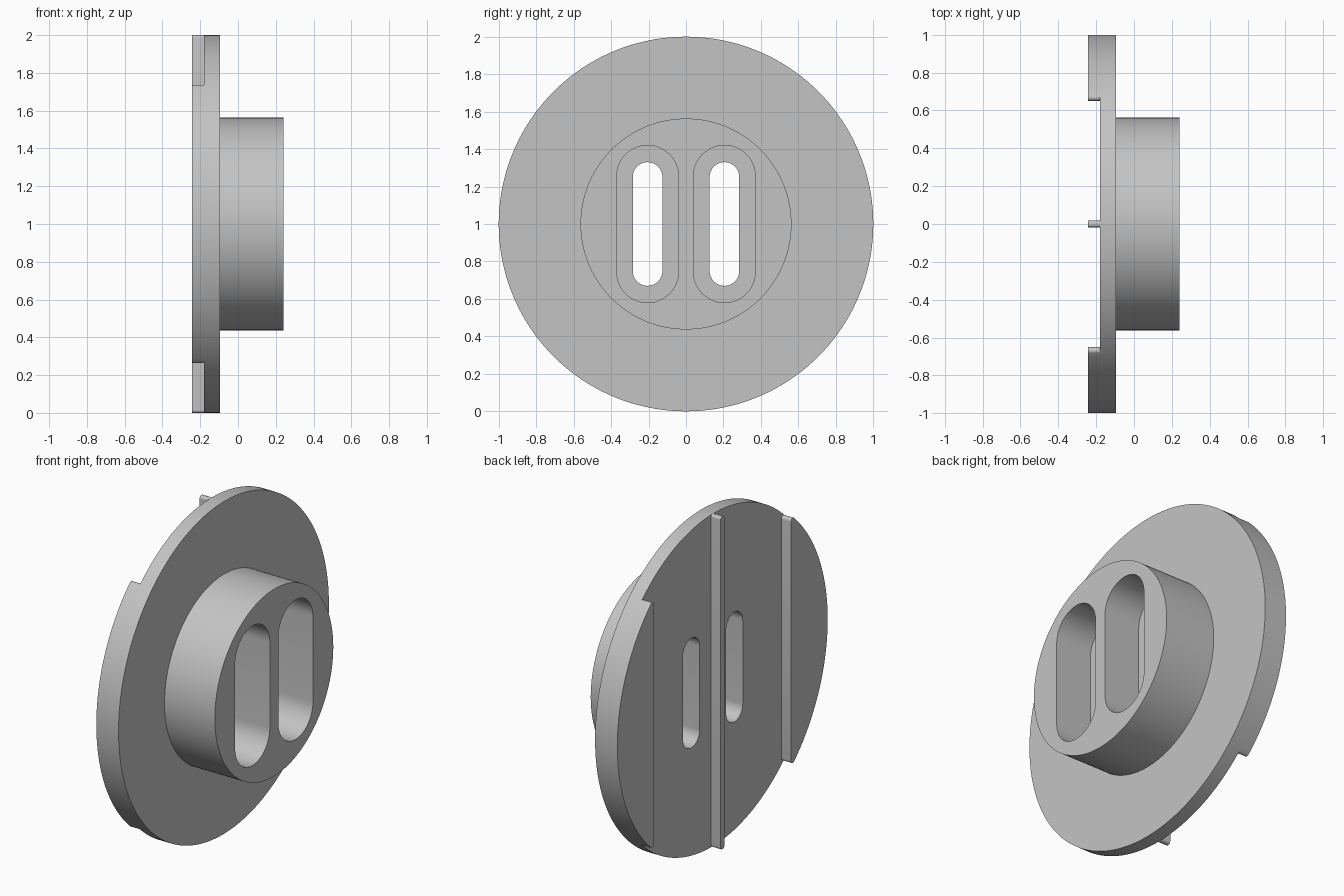
import bpy, bmesh
from math import sin, cos, pi, sqrt, atan2, radians
from mathutils import Matrix, Vector

if "Cube" in bpy.data.objects:
    bpy.data.objects.remove(bpy.data.objects["Cube"])

BACK, FLOOR, FLANGE, TIP = -0.243, -0.179, -0.095, 0.24
BOSS_RADIUS = 0.563

grey = bpy.data.materials.new("plain_grey")
grey.use_nodes = True
colour = (0.55, 0.55, 0.55, 1)
grey.diffuse_color = colour
grey.node_tree.nodes["Principled BSDF"].inputs["Base Color"].default_value = colour


def make_object(name, bm):
    bmesh.ops.recalc_face_normals(bm, faces=bm.faces)
    mesh = bpy.data.meshes.new(name)
    bm.to_mesh(mesh)
    bm.free()
    mesh.materials.append(grey)
    obj = bpy.data.objects.new(name, mesh)
    bpy.context.collection.objects.link(obj)
    obj.location.z = 1
    return obj


def prism(name, outline, x0, x1):
    """Extrude a (y, z) outline along x."""
    bm = bmesh.new()
    face = bm.faces.new([bm.verts.new((x0, y, z)) for y, z in outline])
    moved = bmesh.ops.extrude_face_region(bm, geom=[face])["geom"]
    verts = [v for v in moved if isinstance(v, bmesh.types.BMVert)]
    bmesh.ops.translate(bm, verts=verts, vec=(x1 - x0, 0, 0))
    return make_object(name, bm)


def arc(y, z, r, start, end, steps):
    angles = [start + (end - start) * i / steps for i in range(steps + 1)]
    return [(y + r * cos(a), z + r * sin(a)) for a in angles]


def stadium(y, half_width, half_height):
    straight = half_height - half_width
    return (arc(y, straight, half_width, 0, pi, 24)
            + arc(y, -straight, half_width, pi, 2 * pi, 24))


def rounded_wall_end(wall, r, side):
    """Upper end of a channel wall, rounded into the rim; side points into the solid."""
    cy = wall + side * r
    cz = sqrt((1 - r) ** 2 - cy ** 2)
    radial = atan2(cz, cy)
    points = arc(cy, cz, r, pi if side > 0 else 0, radial, 8)
    return points + [(1.1 * cos(radial), 1.1 * sin(radial))]


def cut(body, cutter):
    mod = body.modifiers.new("cut", 'BOOLEAN')
    mod.operation = 'DIFFERENCE'
    mod.solver = 'EXACT'
    mod.object = cutter
    bpy.context.view_layer.objects.active = body
    bpy.ops.object.modifier_apply(modifier=mod.name)
    bpy.data.objects.remove(cutter)


# Flange and boss turned as one solid
bm = bmesh.new()
profile = [(BACK, 1), (FLANGE, 1), (FLANGE, BOSS_RADIUS), (TIP, BOSS_RADIUS)]
STEPS = 160
rings = [[bm.verts.new((x, y, z)) for y, z in arc(0, 0, r, 0, 2 * pi, STEPS)[:-1]]
         for x, r in profile]
for a, b in zip(rings, rings[1:]):
    for i in range(STEPS):
        j = (i + 1) % STEPS
        bm.faces.new((a[i], a[j], b[j], b[i]))
bm.faces.new(rings[0])
bm.faces.new(rings[-1])
body = make_object("slotted_flange", bm)

# Wide channels on the back leave a thin centre rib and two rim pads
top = rounded_wall_end(0.018, 0.015, -1) + rounded_wall_end(0.651, 0.018, 1)[::-1]
channel = top + [(y, -z) for y, z in reversed(top)]
for side in (-1, 1):
    cut(body, prism("channel_cutter", [(side * y, z) for y, z in channel],
                    BACK - 0.1, FLOOR))

# Stepped slots: wide pocket in the boss, narrow opening right through
for side in (-1, 1):
    y = side * 0.205
    cut(body, prism("pocket_cutter", stadium(y, 0.165, 0.42), 0.0, TIP + 0.1))
    cut(body, prism("slot_cutter", stadium(y, 0.079, 0.33), BACK - 0.1, TIP + 0.2))

# Smooth round walls, crisp edges
bpy.ops.object.select_all(action='DESELECT')
body.select_set(True)
bpy.context.view_layer.objects.active = body
bpy.ops.object.shade_smooth_by_angle(angle=radians(25))
